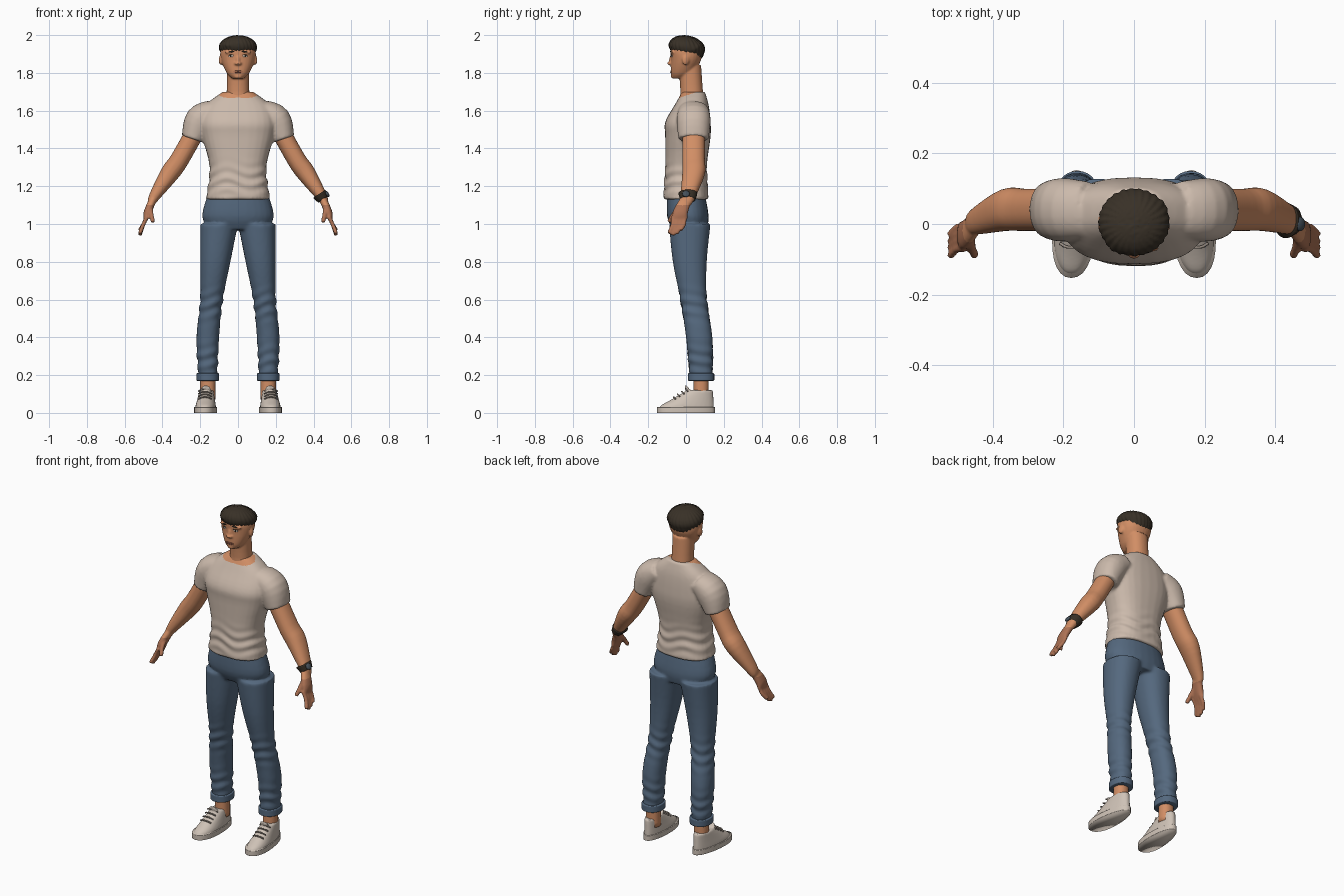
import bpy, bmesh, math
from math import sin, cos, exp
from mathutils import Vector, Euler, Matrix

if "Cube" in bpy.data.objects:
    bpy.data.objects.remove(bpy.data.objects["Cube"])


def material(name, red, green, blue):
    mat = bpy.data.materials.new(name)
    mat.use_nodes = True
    mat.diffuse_color = (red, green, blue, 1)
    shader = mat.node_tree.nodes["Principled BSDF"]
    shader.inputs["Base Color"].default_value = mat.diffuse_color
    shader.inputs["Roughness"].default_value = 0.8
    return mat


skin = material("skin", .64, .27, .13)
tanned = material("tanned skin", .42, .17, .09)
lip_red = material("lip red", .38, .13, .08)
cream = material("cream cotton", .6, .49, .41)
denim = material("blue denim", .09, .14, .21)
brown = material("dark brown", .04, .03, .02)
leather = material("off white leather", .62, .54, .47)
lace_grey = material("lace grey", .32, .27, .23)
eye_white = material("eye white", .7, .62, .55)
steel = material("dark steel", .06, .08, .1)

SIDES = (1, -1)


def smooth_rows(rows, steps=4):
    """Curve smoothly through the given rows."""
    rows = [Vector(row) for row in rows]
    padded = [rows[0], *rows, rows[-1]]
    result = []
    for before, start, end, after in zip(padded, padded[1:], padded[2:], padded[3:]):
        pull_in, pull_out = (end - before) / 2, (after - start) / 2
        for step in range(steps):
            t = step / steps
            blend = t * t * (3 - 2 * t)
            result.append(start * (1 - blend) + end * blend
                          + pull_in * t * (1 - t) ** 2 - pull_out * t * t * (1 - t))
    return result + [rows[-1]]


def loft(bm, rows, side=1, level=True, power=2.2, count=28):
    """Closed tube through rows of x, y, z, half width and half depth."""
    rows = smooth_rows(rows)
    points = [Vector((row[0] * side, row[1], row[2])) for row in rows]
    rings = []
    for i, row in enumerate(rows):
        along = Vector((0, 0, 1))
        if not level:
            along = (points[min(i + 1, len(points) - 1)] - points[max(i - 1, 0)]).normalized()
        guide = Vector((0, 1, 0)) if abs(along.y) < .9 else Vector((0, 0, 1))
        depth = (guide - along * guide.dot(along)).normalized()
        width = along.cross(depth)
        ring = []
        for k in range(count):
            angle = math.tau * k / count
            across, back = (math.copysign(abs(q) ** (2 / power), q) for q in (cos(angle), sin(angle)))
            ring.append(bm.verts.new(points[i] + width * across * row[3] + depth * back * row[4]))
        rings.append(ring)
    for lower, upper in zip(rings, rings[1:]):
        for k in range(count):
            bm.faces.new((lower[k], lower[k - 1], upper[k - 1], upper[k]))
    bm.faces.new(rings[0])
    bm.faces.new(rings[-1])
    return [vert for ring in rings for vert in ring]


def tube(bm, points, radius, side=1):
    loft(bm, [(*point, radius, radius) for point in points], side, level=False, count=10)


def blob(bm, place, scale, turn=(0, 0, 0)):
    matrix = Matrix.LocRotScale(Vector(place), Euler(turn), Vector(scale))
    bmesh.ops.create_uvsphere(bm, u_segments=20, v_segments=12, radius=1, matrix=matrix)


def finish(bm, name, materials, voxel=None, rule=None, ripple=None):
    """Make the object; optionally fuse its pieces, ripple it, colour by rule."""
    bmesh.ops.recalc_face_normals(bm, faces=bm.faces)
    mesh = bpy.data.meshes.new(name)
    bm.to_mesh(mesh)
    bm.free()
    thing = bpy.data.objects.new(name, mesh)
    bpy.context.collection.objects.link(thing)
    if voxel:
        fuse = thing.modifiers.new("fuse", "REMESH")
        fuse.mode, fuse.voxel_size = "VOXEL", voxel
        soften = thing.modifiers.new("soften", "SMOOTH")
        soften.factor, soften.iterations = .5, 4
        graph = bpy.context.evaluated_depsgraph_get()
        mesh = bpy.data.meshes.new_from_object(thing.evaluated_get(graph))
        thing.modifiers.clear()
        thing.data = mesh
    mesh.materials.clear()
    for mat in materials:
        mesh.materials.append(mat)
    if ripple:
        moves = [vert.normal * ripple(vert.co) for vert in mesh.vertices]
        for vert, move in zip(mesh.vertices, moves):
            vert.co += move
    for face in mesh.polygons:
        face.use_smooth = True
        face.material_index = int(rule(face.center)) if rule else 0
    return thing


def folds(*heights):
    """Cloth creases gathered around the given heights."""
    def ripple(co):
        weight = sum(exp(-((co.z - height) / .07) ** 2) for height in heights)
        return .004 * weight * sin(co.z * 100 + co.y * 15 + 2 * sin(co.x * 25))
    return ripple


# Shirt: trunk and short sleeves fused, skin inside the neckline
bm = bmesh.new()
loft(bm, [(0, 0, 1.13, .17, .12), (0, 0, 1.3, .15, .11), (0, .01, 1.46, .19, .12),
          (0, .01, 1.54, .2, .12), (0, .03, 1.63, .17, .09), (0, .04, 1.7, .08, .06)], power=2.5)
for side in SIDES:
    loft(bm, [(.13, .04, 1.6, .06, .08), (.2, .04, 1.55, .08, .09), (.24, .04, 1.45, .06, .08)],
         side, level=False)
finish(bm, "shirt", [cream, skin], voxel=.008, ripple=folds(1.23),
       rule=lambda co: co.z > 1.68 + co.y / 3)

# Jeans: hips and two legs fused
bm = bmesh.new()
loft(bm, [(0, .02, .97, .15, .09), (0, .01, 1.04, .19, .11), (0, 0, 1.16, .16, .1)])
for side in SIDES:
    loft(bm, [(.16, .08, .19, .05, .06), (.16, .07, .4, .06, .07), (.14, .04, .6, .06, .07),
              (.12, .02, .8, .08, .09), (.1, .02, 1, .1, .11)], side)
finish(bm, "jeans", [denim], voxel=.009, ripple=folds(.28, .57))

# Rolled cuffs and ankles
cuffs, ankles = bmesh.new(), bmesh.new()
for side in SIDES:
    loft(cuffs, [(.16, .08, z, .06, .07) for z in (.17, .21)], side)
    loft(ankles, [(.16, .08, z, .04, .04) for z in (.07, .2)], side)
finish(ankles, "ankles", [skin])
cuff_rolls = finish(cuffs, "trouser_cuffs", [denim])
rounding = cuff_rolls.modifiers.new("rounded rims", "BEVEL")
rounding.width, rounding.segments = .004, 2

# Arms and hands
bm = bmesh.new()
for side in SIDES:
    loft(bm, [(.22, .04, 1.5, .05, .06), (.31, .04, 1.34, .05, .06), (.36, .04, 1.27, .05, .06),
              (.44, .01, 1.15, .03, .04), (.46, 0, 1.11, .02, .03)], side, level=False)
    loft(bm, [(.45, 0, 1.13, .02, .03), (.48, -.03, 1.06, .02, .04), (.49, -.03, 1.02, .01, .04)],
         side, level=False)
    for finger in range(4):
        y = -.07 + finger * .02
        tip = .96 - .02 * sin(finger + .5)
        tube(bm, [(.48, y, 1.04), (.5, y, 1), (.52, y - .02, tip)], .011, side)
    tube(bm, [(.46, -.02, 1.1), (.46, -.06, 1.06), (.45, -.09, 1.01)], .012, side)
finish(bm, "arms_and_hands", [skin, tanned], voxel=.006, rule=lambda co: co.z < 1.1)

# Wristwatch on the left arm
strap, case = bmesh.new(), bmesh.new()
loft(strap, [(.43, .01, 1.16, .04, .05), (.45, .01, 1.13, .03, .04)], level=False)
finish(strap, "watch_strap", [brown])
blob(case, (.47, 0, 1.16), (.02, .02, .01), (0, .9, 0))
finish(case, "watch_case", [steel])

# Head: skull, jaw, neck, nose, brows and ears fused
bm = bmesh.new()
loft(bm, [(0, -.04, 1.77, .03, .03), (0, -.02, 1.8, .06, .06), (0, 0, 1.87, .09, .08),
          (0, 0, 1.93, .09, .08), (0, 0, 1.98, .05, .05)])
loft(bm, [(0, .03, 1.62, .07, .07), (0, .03, 1.7, .06, .06), (0, .02, 1.84, .06, .06)])
blob(bm, (0, -.08, 1.87), (.01, .01, .03), (-.2, 0, 0))
blob(bm, (0, -.08, 1.85), (.02, .02, .01))
blob(bm, (0, -.07, 1.78), (.02, .01, .01))
blob(bm, (0, -.07, 1.81), (.03, .01, .01))
for side in SIDES:
    blob(bm, (.04 * side, -.07, 1.91), (.03, .01, .01))
    blob(bm, (.09 * side, 0, 1.87), (.01, .02, .03), (-.2, 0, .3 * side))
head = finish(bm, "head_and_neck", [skin], voxel=.005)
bpy.context.view_layer.update()


def on_face(x, z):
    hit, place, normal, index = head.ray_cast((x, -1, z), (0, 1, 0))
    return place


# Eyes, eyebrows and mouth lie on the face
for label, mat, height, size in (("eyes", eye_white, 1.889, (.013, .004, .006)),
                                 ("pupils", brown, 1.889, (.006, .006, .006)),
                                 ("eyelids", brown, 1.895, (.015, .004, .002)),
                                 ("eyebrows", brown, 1.912, (.02, .004, .004))):
    bm = bmesh.new()
    for side in SIDES:
        blob(bm, on_face(.037 * side, height), size, (0, .1 * side, .3 * side))
    finish(bm, label, [mat])
bm = bmesh.new()
for height in (1.803, 1.809):
    blob(bm, on_face(0, height), (.025, .004, .003))
finish(bm, "mouth", [lip_red])

# Hair: rounded crop lower at the back, swept fringe, sideburns
bm = bmesh.new()
blob(bm, (0, .005, 1.935), (.102, .098, .062), (-.2, 0, 0))
blob(bm, (0, .035, 1.905), (.08, .06, .045))
blob(bm, (.05, .02, 1.935), (.05, .06, .03), (.2, .4, 0))
blob(bm, (-.01, -.05, 1.95), (.07, .04, .025), (.2, 0, 0))
for side in SIDES:
    blob(bm, (.085 * side, -.02, 1.89), (.006, .01, .025))
finish(bm, "hair", [brown], voxel=.006,
       ripple=lambda co: .0015 * sin(math.atan2(co.y, co.x) * 26 + co.z * 60))


# Shoes: ring sizes follow the height; toe wider and turned out, heel narrower
def shoe_layer(bm, side, bottom, top, margin):
    rows = []
    for step in range(5):
        z = bottom + (top - bottom) * step / 4
        rise = max(z - .03, 0) / .09
        rows.append((.17, .075 * rise, z, .054 - .014 * rise + margin, .148 - .08 * rise + margin))
    for vert in loft(bm, rows, side):
        middle = .17 * side
        vert.co.x = middle + (vert.co.x - middle) * (1 - vert.co.y) - .05 * side * vert.co.y


uppers, soles, laces = bmesh.new(), bmesh.new(), bmesh.new()
for side in SIDES:
    shoe_layer(uppers, side, .01, .12, 0)
    shoe_layer(soles, side, 0, .03, .005)
    blob(uppers, (.17 * side, .01, .12), (.03, .01, .03), (.5, 0, 0))
    for row in range(4):
        y, z = -.065 + row * .022, .083 + row * .014
        offsets = ((-.034, .01), (-.015, 0), (.015, 0), (.034, .01))
        tube(laces, [(.175 + across, y + drop, z - drop) for across, drop in offsets], .004, side)
finish(uppers, "shoe_uppers", [leather], voxel=.006)
finish(soles, "shoe_soles", [leather])
finish(laces, "shoe_laces", [lace_grey])
